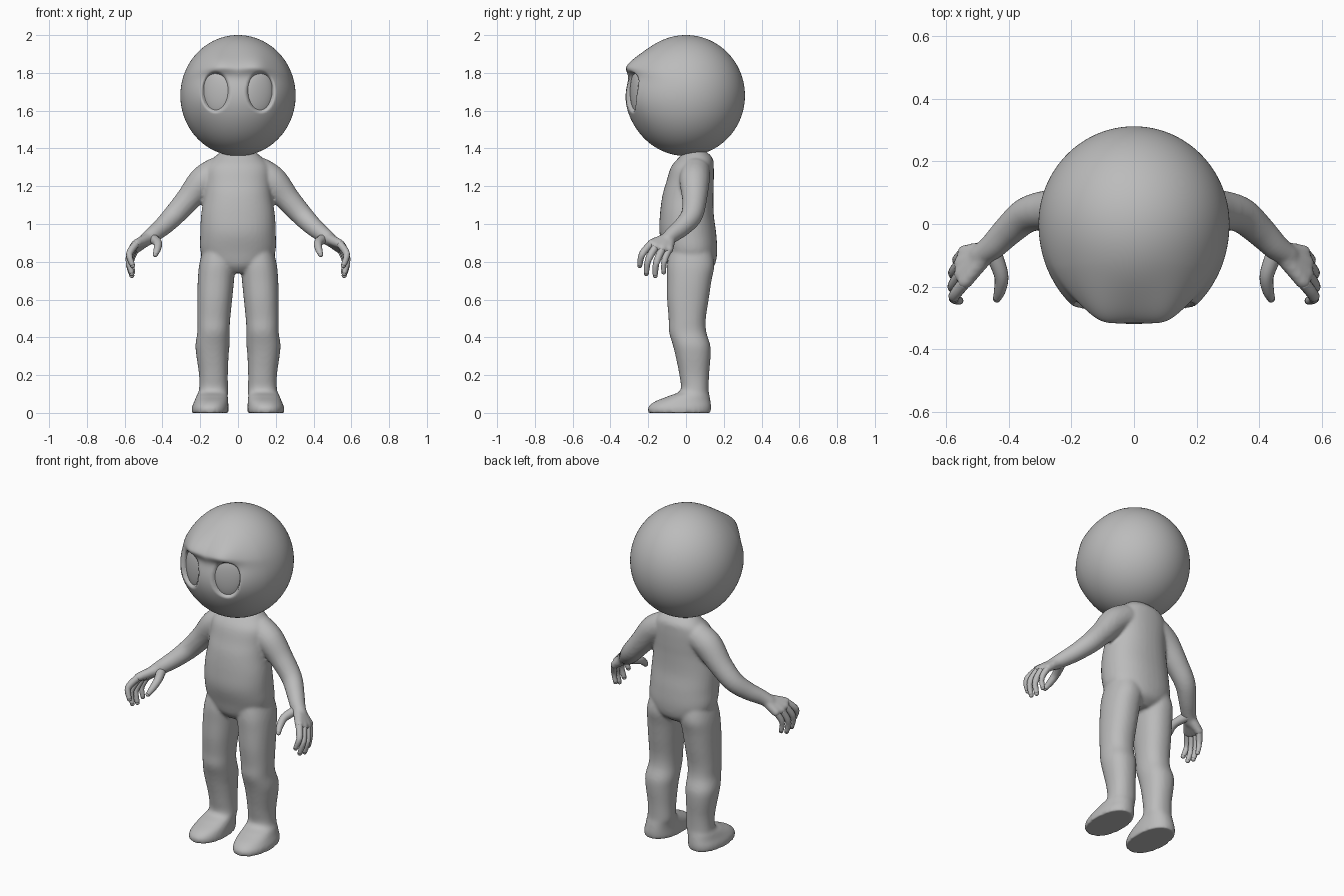
import bpy, bmesh, math
from mathutils import Vector, Matrix

if "Cube" in bpy.data.objects:
    bpy.data.objects.remove(bpy.data.objects["Cube"])

skin = bpy.data.materials.new("plain grey")
skin.use_nodes = True
GREY = (0.5, 0.5, 0.5, 1)
skin.diffuse_color = GREY
skin.node_tree.nodes["Principled BSDF"].inputs["Base Color"].default_value = GREY


def make_object(name, bm):
    bmesh.ops.recalc_face_normals(bm, faces=bm.faces)
    for f in bm.faces:
        f.smooth = True
    mesh = bpy.data.meshes.new(name)
    bm.to_mesh(mesh)
    bm.free()
    mesh.materials.append(skin)
    ob = bpy.data.objects.new(name, mesh)
    bpy.context.collection.objects.link(ob)
    return ob


def refine(rows, steps=5):
    """Smooth curve through rows of numbers."""
    pts = [Vector(r) for r in rows]
    pts = [pts[0]] + pts + [pts[-1]]
    out = []
    for a, b, c, d in zip(pts, pts[1:], pts[2:], pts[3:]):
        for i in range(steps):
            t = i / steps
            out.append(b + (c - a) * (t / 2) + (a * 2 - b * 5 + c * 4 - d) * (t * t / 2)
                       + (b * 3 - a - c * 3 + d) * (t ** 3 / 2))
    return out + [pts[-1]]


def skin_rings(bm, rings):
    loops = [[bm.verts.new(p) for p in ring] for ring in rings]
    n = len(loops[0])
    for lo, hi in zip(loops, loops[1:]):
        for i in range(n):
            bm.faces.new((lo[i], lo[(i + 1) % n], hi[(i + 1) % n], hi[i]))
    bm.faces.new(loops[0][::-1])
    bm.faces.new(loops[-1])


def stack(bm, rows, side=1, n=40, power=0.9):
    """Level oval slices: height, centre x, half width, front y, back y."""
    def sq(v):
        return math.copysign(abs(v) ** power, v)
    heights = [Vector((r[0], r[1])) for r in rows]
    sizes = [Vector(r[2:]) for r in rows]
    rings = []
    for (z, cx), (hx, front, back) in zip(refine(heights), refine(sizes)):
        ring = []
        for i in range(n):
            a = math.tau * i / n
            ring.append((side * (cx + hx * sq(math.cos(a))),
                         (front + back) / 2 + (back - front) / 2 * sq(math.sin(a)), z))
        rings.append(ring)
    skin_rings(bm, rings)


def tube(bm, rows, side=1, n=20):
    """Round limb through x, y, z, radius, with round ends."""
    pts = refine(rows)
    rings = []
    for k, p in enumerate(pts):
        axis = (pts[min(k + 1, len(pts) - 1)] - pts[max(k - 1, 0)]).xyz
        rot = axis.to_track_quat('Z', 'Y')
        ring = []
        for i in range(n):
            a = math.tau * i / n
            v = p.xyz + rot @ Vector((math.cos(a), math.sin(a), 0)) * p.w
            ring.append((side * v.x, v.y, v.z))
        rings.append(ring)
    skin_rings(bm, rings)
    for p in (pts[0], pts[-1]):
        bmesh.ops.create_uvsphere(bm, u_segments=n, v_segments=12, radius=p.w,
                                  matrix=Matrix.Translation((side * p.x, p.y, p.z)))


TORSO = [(.74, 0, .07, -.06, .1), (.78, 0, .15, -.095, .15), (.85, 0, .197, -.115, .165),
         (.95, 0, .2, -.14, .16), (1.05, 0, .195, -.138, .147), (1.15, 0, .18, -.125, .145),
         (1.22, 0, .175, -.105, .147), (1.3, 0, .17, -.08, .147), (1.35, 0, .13, -.04, .14),
         (1.39, 0, .08, 0, .1)]
LEG = [(0, .147, .098, -.2, .13), (.03, .147, .097, -.2, .133), (.06, .142, .09, -.165, .13),
       (.09, .137, .083, -.09, .125), (.12, .13, .077, -.03, .12), (.2, .13, .076, -.035, .122),
       (.3, .135, .085, -.055, .13), (.36, .135, .09, -.07, .128), (.43, .13, .085, -.09, .107),
       (.5, .128, .087, -.092, .105), (.6, .123, .092, -.1, .12), (.7, .117, .096, -.1, .135),
       (.78, .11, .096, -.1, .15), (.85, .1, .09, -.09, .14)]
ARM = [(.12, .05, 1.27, .08), (.185, .045, 1.225, .08), (.265, .045, 1.13, .066),
       (.34, .03, 1.045, .058), (.4, -.02, .985, .05), (.45, -.07, .945, .043),
       (.49, -.1, .915, .036)]
FINGERS = [
    [(.54, -.185, .895, .02), (.575, -.232, .84, .018), (.558, -.245, .78, .013)],
    [(.553, -.16, .88, .02), (.578, -.2, .81, .018), (.562, -.21, .737, .013)],
    [(.553, -.125, .87, .02), (.576, -.157, .795, .018), (.562, -.163, .727, .013)],
    [(.542, -.09, .865, .018), (.565, -.115, .805, .016), (.556, -.118, .745, .012)],
]
THUMB = [(.455, -.08, .925, .028), (.425, -.16, .9, .023), (.428, -.21, .865, .019),
         (.438, -.238, .838, .013)]

# Body with arms, palms and legs fused into one skin
bm = bmesh.new()
stack(bm, TORSO)
for side in (1, -1):
    stack(bm, LEG, side)
    tube(bm, ARM, side)
    for finger in FINGERS:
        tube(bm, [(.465, -.085, .93, .032), (*finger[0][:3], .024)], side)
body = make_object("body", bm)
remesh = body.modifiers.new("fuse", 'REMESH')
remesh.mode = 'VOXEL'
remesh.voxel_size = 0.009
remesh.use_smooth_shade = True
soften = body.modifiers.new("soften", 'SMOOTH')
soften.factor = 0.5
soften.iterations = 6

# Fingers and thumbs
bm = bmesh.new()
for side in (1, -1):
    for finger in FINGERS + [THUMB]:
        tube(bm, finger, side, 16)
make_object("fingers", bm)


def bump(v, width):
    return math.exp(-(v / width) ** 2)


# Head: round ball with brow ridges, full cheeks and eye sockets
EYE = Vector((.12, 0, 1.7))
bm = bmesh.new()
bmesh.ops.create_uvsphere(bm, u_segments=192, v_segments=128, radius=1)
for v in bm.verts:
    v.co = Vector((v.co.x * .305, v.co.y * .312, 1.68 + v.co.z * .32))
    x, y, z = abs(v.co.x), v.co.y, v.co.z
    if y >= 0:
        continue
    front = min(1, -y / .12)
    up = z - (1.835 - .8 * (x - .08) ** 2)
    push = (.036 + .03 * bump(x - .12, .07)) * bump(x, .24) * bump(up, .075 if up > 0 else .04)
    push += .014 * bump(x - .2, .08) * bump(z - 1.68, .14) + .008 * bump(z - 1.65, .12)
    d = math.hypot((x - EYE.x) / .067, (z - EYE.z) / .098)
    t = min(1, max(0, (1.15 - d) / .3))
    v.co.y -= front * (push - .035 * t * t * (3 - 2 * t))
make_object("head", bm)

# Eyes
bm = bmesh.new()
for side in (1, -1):
    place = (Matrix.Translation((side * .109, -.253, EYE.z))
             @ Matrix.Rotation(side * math.radians(23), 4, 'Z')
             @ Matrix.Diagonal((.085, .03, .12, 1)))
    bmesh.ops.create_uvsphere(bm, u_segments=48, v_segments=32, radius=1, matrix=place)
make_object("eyes", bm)
